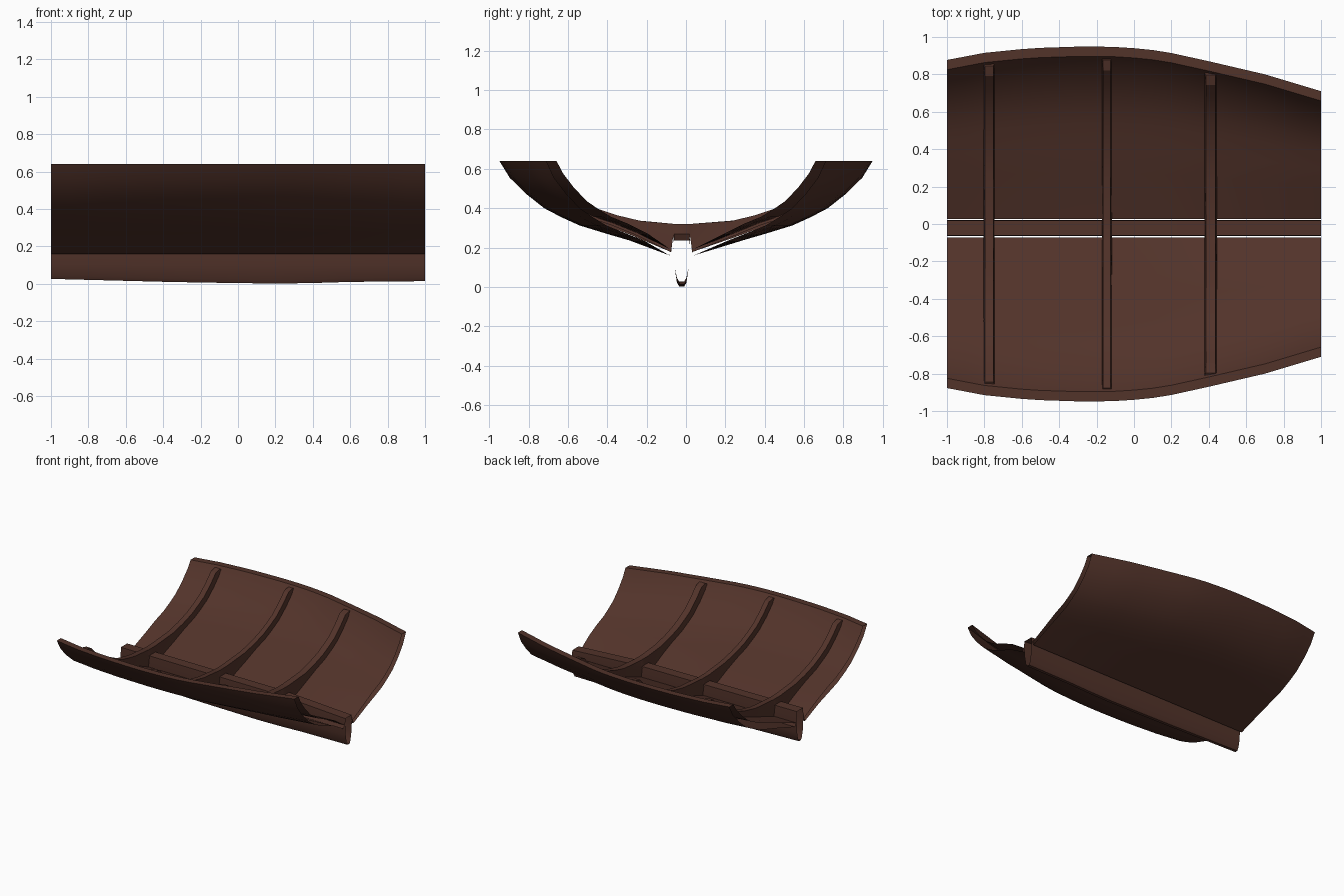
import bpy, bmesh, math
from mathutils import Vector

if "Cube" in bpy.data.objects:
    bpy.data.objects.remove(bpy.data.objects["Cube"], do_unlink=True)

wood = bpy.data.materials.new("dark brown wood")
wood.use_nodes = True
COLOR = (0.085, 0.033, 0.023, 1)
wood.diffuse_color = COLOR
bsdf = next(n for n in wood.node_tree.nodes if n.type == 'BSDF_PRINCIPLED')
bsdf.inputs["Base Color"].default_value = COLOR
bsdf.inputs["Roughness"].default_value = 0.8

KEEL_Y = -0.022          # keel sits slightly off centre
TOP = 0.64
# half width of the hull at the rim, along its length
WIDTHS = [(-1, 0.877), (-0.8, 0.915), (-0.55, 0.94), (-0.25, 0.95), (-0.05, 0.945),
          (0.15, 0.925), (0.4, 0.87), (0.7, 0.80), (1, 0.71)]
# outer skin: fraction of half width, height (keel to rim)
SKIN = [(0.30, 0.235), (0.44, 0.274), (0.57, 0.312), (0.67, 0.355), (0.76, 0.40),
        (0.86, 0.475), (0.945, 0.555), (1.0, TOP)]


def lerp_table(table, x):
    for (x0, a), (x1, b) in zip(table, table[1:]):
        if x <= x1:
            return a + (b - a) * (x - x0) / (x1 - x0)
    return table[-1][1]


def loft(name, rings, cap=False, angle=30):
    """Join closed rings of points into a tube."""
    bm = bmesh.new()
    rows = [[bm.verts.new(p) for p in ring] for ring in rings]
    n = len(rows[0])
    for a, b in zip(rows, rows[1:]):
        for i in range(n):
            j = (i + 1) % n
            bm.faces.new((a[i], a[j], b[j], b[i]))
    if cap:
        bm.faces.new(rows[0])
        bm.faces.new(rows[-1])
    bmesh.ops.recalc_face_normals(bm, faces=bm.faces)
    mesh = bpy.data.meshes.new(name)
    bm.to_mesh(mesh)
    bm.free()
    mesh.materials.append(wood)
    obj = bpy.data.objects.new(name, mesh)
    bpy.context.collection.objects.link(obj)
    bpy.ops.object.select_all(action='DESELECT')
    obj.select_set(True)
    bpy.context.view_layer.objects.active = obj
    bpy.ops.object.shade_smooth_by_angle(angle=math.radians(angle))
    return obj


def outer_skin(x, side):
    w = lerp_table(WIDTHS, x)
    pts = [Vector((KEEL_Y + side * 0.062, 0.16))]
    return pts + [Vector((side * u * w, z)) for u, z in SKIN]


def offset(pts, side, dists):
    """Move a cross-section towards the inside of the hull."""
    out, normals = [], []
    for i, p in enumerate(pts):
        t = (pts[min(i + 1, len(pts) - 1)] - pts[max(i - 1, 0)]).normalized()
        n = Vector((-t.y, t.x)) * side
        out.append(p + n * dists[i])
        normals.append(n)
    return out, normals


def inner_skin(x, side):
    pts = outer_skin(x, side)
    inner, normals = offset(pts, side, [0.03, 0.04] + [0.05] * 7)
    inner[0].x = KEEL_Y + side * 0.05
    inner[-1] = pts[-1] - Vector((side * 0.052, 0))
    return inner, normals


# hollow planked sides, open at both ends
STEPS = 20
for name, side in (("hull_side_back", 1), ("hull_side_front", -1)):
    rings = []
    for s in range(STEPS + 1):
        x = -1 + 2 * s / STEPS
        section = outer_skin(x, side) + inner_skin(x, side)[0][::-1]
        rings.append([(x, p.x, p.y) for p in section])
    loft(name, rings)

# open-ended keel, tapering to a narrow foot
BOTTOM = [(-1, 0.026), (-0.3, 0.008), (0.27, 0.0), (0.6, 0.01), (1, 0.014)]
KEEL_TOP = [(-1, 0.275), (0.4, 0.27), (1, 0.235)]
rings = []
for s in range(11):
    x = -1 + 0.2 * s
    b, t = lerp_table(BOTTOM, x), lerp_table(KEEL_TOP, x)
    half = [(0.012, b), (0.024, b + 0.02), (0.036, 0.10), (0.043, 0.19), (0.04, t)]
    ring = half + [(-y, z) for y, z in reversed(half)]
    rings.append([(x, KEEL_Y + y, z) for y, z in ring])
loft("keel", rings)


def rib_half(x, side):
    """Stations (bottom, top) of a rib from the keel to just under the rim."""
    inner, normals = inner_skin(x, side)
    y = KEEL_Y + side * 0.044
    stations = [(Vector((y, 0.25)), Vector((y, 0.32)))]
    for i, (p, n) in enumerate(zip(inner, normals)):
        if i == len(inner) - 1:
            p = p - Vector((side * 0.008, 0.02))
            n = n * 0.3
        top = p + n * 0.045
        if i == 0:
            top.x = p.x
        if abs(p.x) < 0.5:      # deeper floor over the keel
            top.y = max(top.y, 0.32 + 0.25 * p.x ** 2)
        stations.append((p - n * 0.012, top))
    return stations


# cross ribs
for name, x, half in (("rib_right", -0.775, 0.03), ("rib_middle", -0.145, 0.027),
                      ("rib_left", 0.41, 0.034)):
    stations = rib_half(x, -1)[::-1] + rib_half(x, 1)
    rings = []
    for b, t in stations:
        rings.append([(x - half, b.x, b.y), (x + half, b.x, b.y),
                      (x + half * 0.75, t.x, t.y), (x - half * 0.75, t.x, t.y)])
    loft(name, rings, cap=True)
